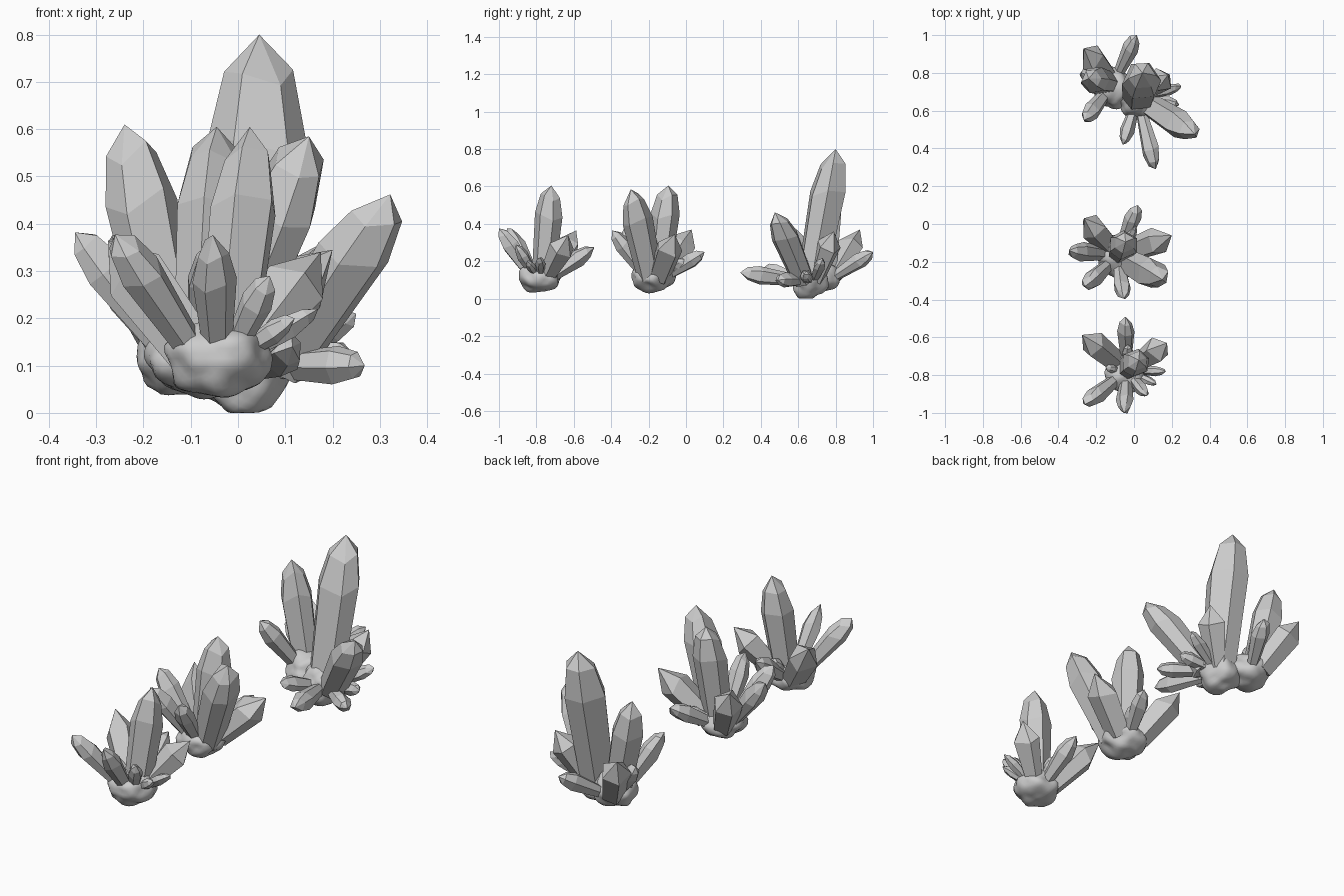
import bpy, bmesh, math, random
from mathutils import Vector, noise

if "Cube" in bpy.data.objects:
    bpy.data.objects.remove(bpy.data.objects["Cube"])

random.seed(4)


def finish(bm, name, smooth):
    bmesh.ops.recalc_face_normals(bm, faces=bm.faces)
    for f in bm.faces:
        f.smooth = smooth
    mesh = bpy.data.meshes.new(name)
    bm.to_mesh(mesh)
    bm.free()
    ob = bpy.data.objects.new(name, mesh)
    bpy.context.collection.objects.link(ob)
    return ob


# Faceted crystal: narrow root, wide shoulder, pointed end (bevelled unless sharp)
def crystal(name, base, tip, width, sharp=False):
    sides = 5 if sharp else 6
    base, tip = Vector(base), Vector(tip)
    axis = tip - base
    d = axis.normalized()
    u = d.cross(Vector((0.3, 0.2, 1)) if abs(d.z) < 0.9 else Vector((0, 1, 0))).normalized()
    v = d.cross(u)
    turn = random.uniform(0, math.tau)
    angles = [turn + (i + random.uniform(-.15, .15)) * math.tau / sides for i in range(sides)]
    slant = [random.uniform(-.05, .05) for _ in range(sides)]
    root = .82 if width > .14 else .62
    profile = [(0, root), (.66, 1)] + ([] if sharp else [(.87, .7)])
    bm = bmesh.new()
    rings = []
    for t, r in profile:
        ring = []
        for a, s in zip(angles, slant):
            off = (u * math.cos(a) + v * math.sin(a) * .98) * r * width / 2
            ring.append(bm.verts.new(base + axis * (t + (s if t else 0)) + off))
        rings.append(ring)
    bm.faces.new(rings[0])
    for lo, hi in zip(rings, rings[1:]):
        for i in range(sides):
            j = (i + 1) % sides
            bm.faces.new((lo[i], lo[j], hi[j], hi[i]))
    apex = bm.verts.new(tip)
    for i in range(sides):
        bm.faces.new((rings[-1][i], rings[-1][(i + 1) % sides], apex))
    return finish(bm, name, False)


# Lumpy smooth rock
def rock(name, centre, radii):
    bm = bmesh.new()
    bmesh.ops.create_icosphere(bm, subdivisions=4, radius=1)
    c = Vector(centre)
    for vert in bm.verts:
        p = vert.co.copy()
        k = 1 + .2 * noise.noise(p * 1.5 + c * 9) + .04 * noise.noise(p * 3 + c * 5)
        vert.co = Vector((p.x * radii[0], p.y * radii[1], p.z * radii[2])) * k + c
        vert.co.z = max(vert.co.z, 0)
    return finish(bm, name, True)


# Crystals fan out from the heart of each rock
def cluster(name, centre, tips):
    c = Vector(centre)
    for n, (x, y, z, w, *sharp) in enumerate(tips):
        tip = Vector((x, y, z))
        out = tip - c
        base = c + Vector((out.x * .22, out.y * .22, 0))
        crystal(f"{name}_crystal_{n + 1}", base, tip, w, bool(sharp))


# Front cluster
rock("front_rock", (-.04, -.785, .115), (.108, .11, .083))
cluster("front", (-.04, -.775, .12), [
    (.025, -.72, .605, .155), (-.275, -.587, .365, .145, 1), (-.26, -.955, .377, .1),
    (-.053, -1, .376, .095), (.067, -.91, .29, .07), (.17, -.78, .22, .055),
    (.175, -.63, .34, .14, 1), (-.045, -.49, .275, .095), (-.15, -.76, .22, .05),
    (.12, -.85, .2, .05), (-.03, -.64, .22, .06)])

# Middle cluster
rock("middle_rock", (-.08, -.175, .115), (.115, .115, .08))
cluster("middle", (-.085, -.165, .12), [
    (-.045, -.095, .605, .16), (-.265, .03, .37, .145, 1), (-.345, -.14, .382, .105),
    (-.26, -.33, .377, .1), (-.055, -.395, .365, .095), (.15, -.295, .585, .17),
    (.2, -.06, .345, .15, 1), (.02, .1, .25, .09), (.01, -.01, .21, .06)])

# Back cluster with two rocks
rock("back_left_rock", (-.115, .72, .12), (.1, .11, .085))
rock("back_right_rock", (.01, .66, .1), (.1, .1, .1))
crystal("back_main_crystal", (.025, .67, .1), (.045, .8, .8), .21)
cluster("back_left", (-.11, .74, .12), [
    (-.24, .77, .61, .155), (-.265, .93, .37, .145, 1), (-.265, .55, .377, .1),
    (.015, 1, .25, .09), (-.28, .8, .3, .08)])
cluster("back_right", (.02, .67, .1), [
    (.322, .475, .462, .155), (.115, .29, .14, .1), (.268, .49, .1, .085),
    (-.06, .42, .17, .08), (.25, .73, .21, .065), (.18, .79, .36, .14, 1),
    (.24, .63, .13, .07)])
